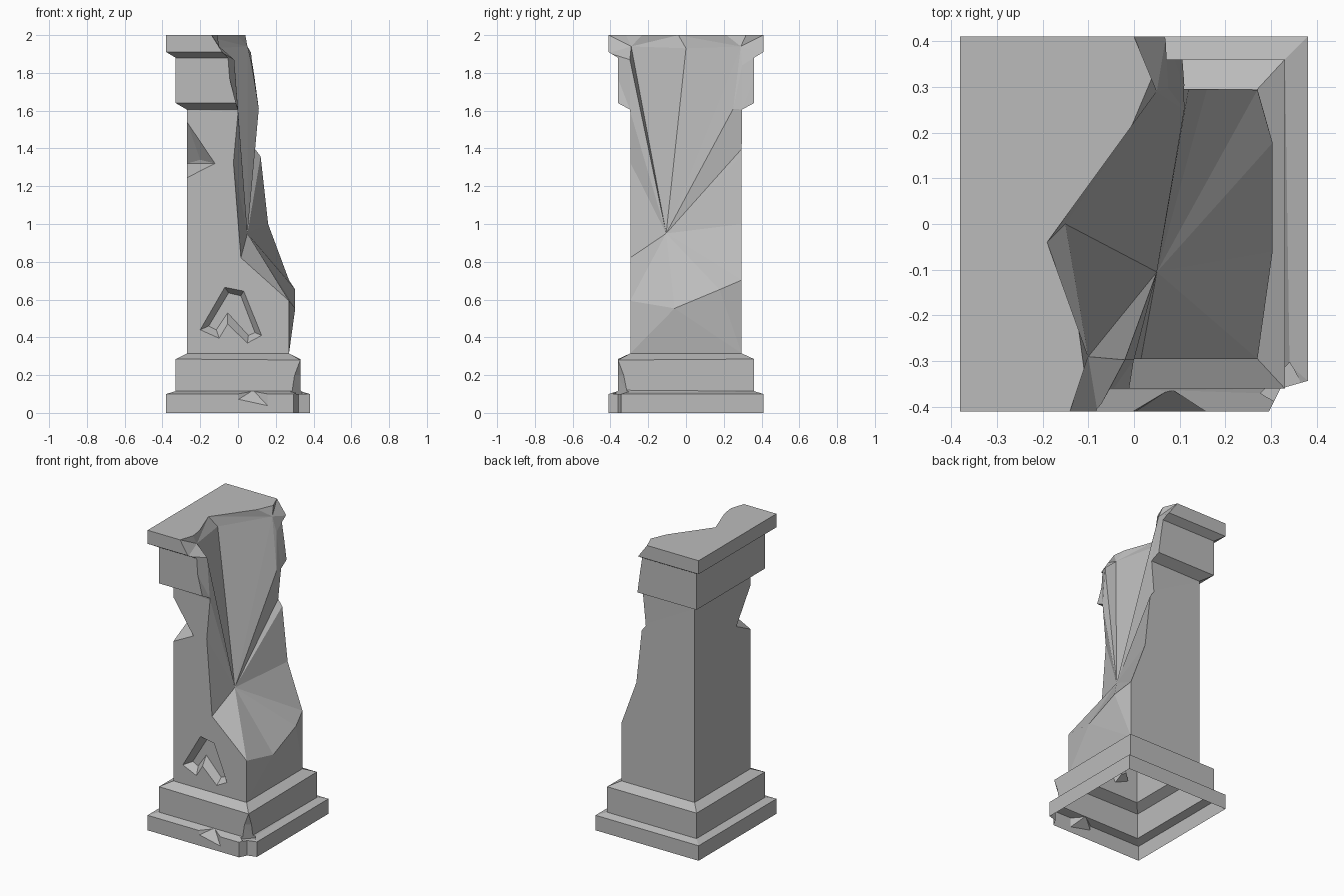
import bpy, bmesh
from mathutils import Vector
from mathutils.geometry import delaunay_2d_cdt

cube = bpy.data.objects.get("Cube")
if cube:
    bpy.data.objects.remove(cube, do_unlink=True)

stone = bpy.data.materials.new("grey stone")
stone.use_nodes = True
colour = (0.5, 0.5, 0.5, 1)
stone.diffuse_color = colour
stone.node_tree.nodes["Principled BSDF"].inputs["Base Color"].default_value = colour


def make_object(name, bm):
    bmesh.ops.recalc_face_normals(bm, faces=bm.faces)
    mesh = bpy.data.meshes.new(name)
    bm.to_mesh(mesh)
    bm.free()
    mesh.materials.append(stone)
    obj = bpy.data.objects.new(name, mesh)
    bpy.context.collection.objects.link(obj)
    return obj


def loft(name, rings):
    """Closed solid through matching rings of points."""
    bm = bmesh.new()
    loops = [[bm.verts.new(p) for p in ring] for ring in rings]
    n = len(loops[0])
    for a, b in zip(loops, loops[1:]):
        for i in range(n):
            j = (i + 1) % n
            bm.faces.new((a[i], a[j], b[j], b[i]))
    bm.faces.new(loops[0])
    bm.faces.new(loops[-1])
    return make_object(name, bm)


def hull(name, points):
    """Convex chip cutter."""
    bm = bmesh.new()
    verts = [bm.verts.new(p) for p in points]
    result = bmesh.ops.convex_hull(bm, input=verts)
    spare = [v for v in result["geom_interior"] if isinstance(v, bmesh.types.BMVert)]
    bmesh.ops.delete(bm, geom=spare, context="VERTS")
    return make_object(name, bm)


# Whole pillar: stepped base, shaft, capital (half width, height)
profile = [(.38, 0), (.38, .10), (.33, .115), (.33, .285), (.27, .315),
           (.27, 1.605), (.33, 1.64), (.33, 1.88), (.38, 1.91), (.38, 2)]
rings = []
for w, z in profile:
    d = w + (.025 if w < .3 else .03)
    rings.append([(-w, -d, z), (w, -d, z), (w, d, z), (-w, d, z)])
pillar = loft("broken_pillar", rings)

# Fracture surface: x given over (y, z)
front = [(1.87, -.02), (1.6, 0), (1.33, -.025), (.82, .015), (.59, .272)]
back = [(1.84, .075), (1.61, .11), (1.4, .09), (1.36, .12), (1.0, .16), (.7, .272)]
break_points = [
    (.05, -.105, .95),
    (-.15, 0, 1.93), (-.10, -.29, 1.94), (.05, .29, 1.94), (.11, .25, 1.61),
    (-.19, -.04, 2), (-.19, -.04, 2.2),
    (.272, .18, .65), (.272, -.06, .55), (.5, 0, .4)]
for side, edge, cap in ((-1, front, (-.14, -.08)), (1, back, (0, .07))):
    for z, x in edge:
        break_points += [(x, side * .297, z), (x, side * .6, z)]
    for y in (.41, .6):
        break_points += [(cap[0], side * y, 2), (cap[1], side * y, 1.905),
                         (cap[0], side * y, 2.2)]
    break_points.append((.5, side * .6, .4))

# Creases fan out from the low point of the break
fan = [i for i, p in enumerate(break_points)
       if i in (1, 2, 3, 4, 7, 8) or (abs(abs(p[1]) - .297) < .001 and p[2] < 1.5)]
flat = [Vector((p[1], p[2])) for p in break_points]
verts, _, faces, origin, _, _ = delaunay_2d_cdt(flat, [(0, i) for i in fan], [], 0, 1e-5)
bm = bmesh.new()
surface = [bm.verts.new((break_points[o[0]][0], v.x, v.y)) for v, o in zip(verts, origin)]
for f in faces:
    bm.faces.new([surface[i] for i in f])
grown = bmesh.ops.extrude_face_region(bm, geom=bm.faces[:], use_keep_orig=True)
for v in grown["geom"]:
    if isinstance(v, bmesh.types.BMVert):
        v.co.x = 1
cutters = [make_object("fracture_cutter", bm)]

# Chips at the shaft corner, the plinth edge and the base corner
cutters.append(hull("shaft_chip_cutter", [
    (-.27, -.295, 1.54), (-.12, -.297, 1.32), (-.27, -.145, 1.32),
    (-.20, -.22, 1.34), (-.27, -.295, 1.245), (-.42, -.445, 1.38)]))
cutters.append(hull("plinth_chip_cutter", [
    (-.01, -.412, .12), (.16, -.412, .12), (.08, -.36, .12),
    (0, -.412, .07), (.16, -.412, .035), (.08, -.5, .08)]))
corner = [(.29, -.42), (.32, -.36), (.39, -.34), (.5, -.5)]
cutters.append(loft("plinth_corner_cutter", [[(x, y, z) for x, y in corner] for z in (-.1, .125)]))
cutters.append(hull("base_corner_cutter", [
    (.275, -.37, .10), (.34, -.30, .10), (.29, -.37, .2), (.34, -.32, .2),
    (.33, -.36, .28), (.42, -.45, .1), (.42, -.45, .2)]))

# Shallow arrow shaped gouge with sloping walls
gouge = [(-.07, .665), (.03, .645), (.125, .41), (.05, .37), (-.055, .47), (-.10, .395), (-.20, .44)]
inner = [(-.05, .635), (.015, .62), (.09, .425), (.055, .41), (-.055, .53), (-.115, .44), (-.155, .46)]
cutters.append(loft("gouge_cutter", [[(x, y, z) for x, z in ring]
                                     for ring, y in ((gouge, -.34), (gouge, -.295), (inner, -.255))]))

for cutter in cutters:
    cutter.hide_render = True
    cutter.hide_viewport = True
    mod = pillar.modifiers.new(cutter.name, "BOOLEAN")
    mod.operation = "DIFFERENCE"
    mod.solver = "EXACT"
    mod.object = cutter

# Apply the cuts, then remove the cutters
evaluated = pillar.evaluated_get(bpy.context.evaluated_depsgraph_get())
bm = bmesh.new()
bm.from_mesh(evaluated.to_mesh())
pillar.modifiers.clear()
for cutter in cutters:
    bpy.data.objects.remove(cutter, do_unlink=True)
bmesh.ops.remove_doubles(bm, verts=bm.verts, dist=.006)

# Bulge under the break, and an open underside
for v in bm.verts:
    if v.co.x > .26 and .5 < v.co.z < .72 and abs(v.co.y) < .25:
        v.co.x = .303
bm.normal_update()
bmesh.ops.delete(bm, geom=[f for f in bm.faces if all(v.co.z < .001 for v in f.verts)],
                 context="FACES")
bmesh.ops.triangulate(bm, faces=[f for f in bm.faces if len(f.verts) > 4])
for f in bm.faces:
    f.smooth = False
    f.material_index = 0
bm.to_mesh(pillar.data)
bm.free()
